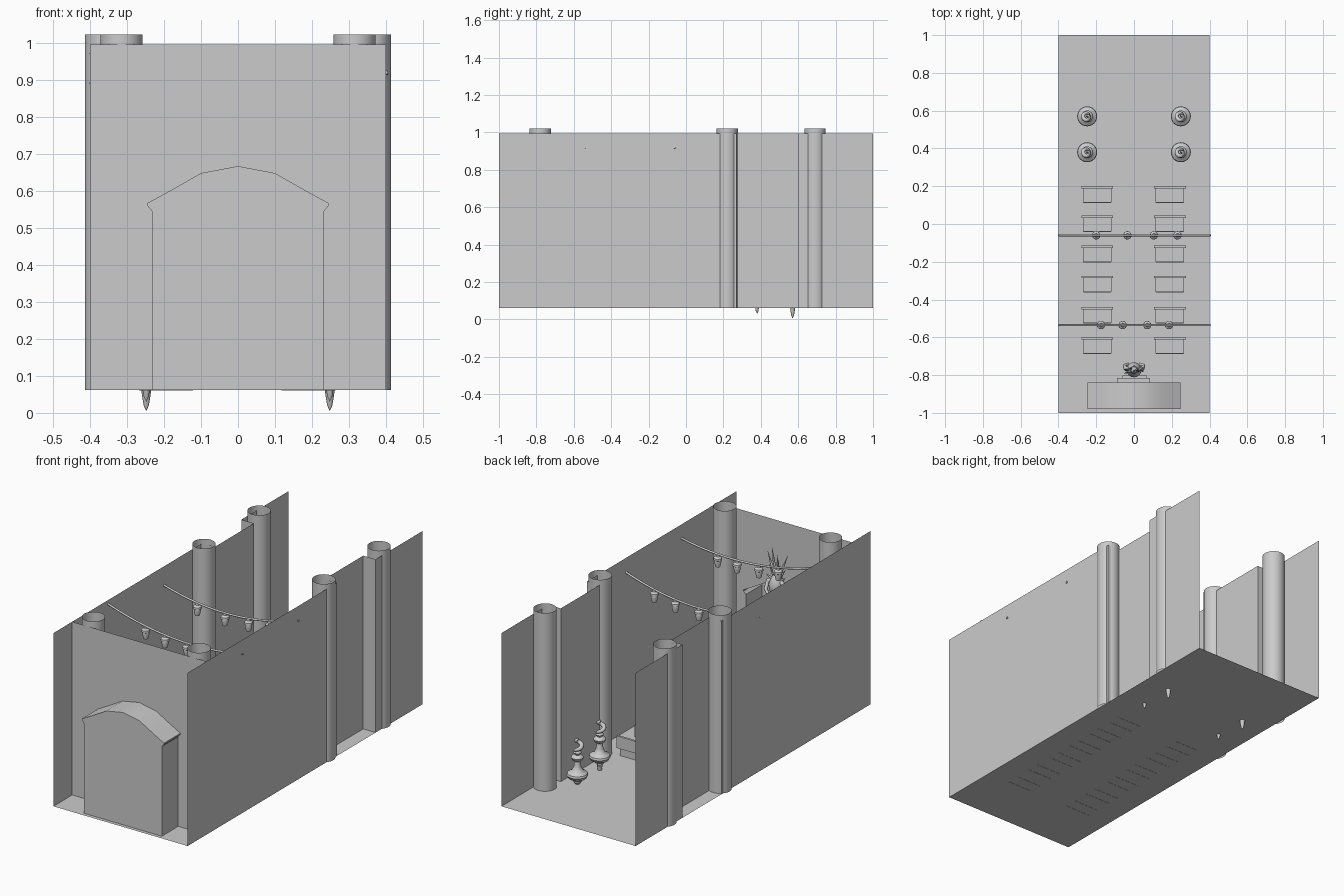
import bpy, bmesh, math, random
from mathutils import Vector

if "Cube" in bpy.data.objects:
    bpy.data.objects.remove(bpy.data.objects["Cube"])

random.seed(3)
F, T = 0.062, 0.995   # floor level and wall top


def mesh(name, verts, faces, smooth=False):
    me = bpy.data.meshes.new(name)
    me.from_pydata(verts, [], faces)
    ob = bpy.data.objects.new(name, me)
    bpy.context.collection.objects.link(ob)
    if smooth:
        bpy.ops.object.select_all(action='DESELECT')
        ob.select_set(True)
        bpy.context.view_layer.objects.active = ob
        bpy.ops.object.shade_smooth_by_angle(angle=math.radians(40))
    return ob


def strip(name, a, b, smooth=False):
    n = len(a)
    return mesh(name, a + b, [(i, i + 1, n + i + 1, n + i) for i in range(n - 1)], smooth)


def lathe(name, profile, loc, seg=24):
    verts, faces = [], []
    for r, z in profile:
        for k in range(seg):
            t = 2 * math.pi * k / seg
            verts.append((loc[0] + r * math.cos(t), loc[1] + r * math.sin(t), loc[2] + z))
    for i in range(len(profile) - 1):
        for k in range(seg):
            j = (k + 1) % seg
            faces.append((i * seg + k, i * seg + j, (i + 1) * seg + j, (i + 1) * seg + k))
    return mesh(name, verts, faces, True)


def box(name, x0, x1, y0, y1, z0, z1):
    v = [(x, y, z) for z in (z0, z1) for x, y in ((x0, y0), (x1, y0), (x1, y1), (x0, y1))]
    return mesh(name, v, [(3, 2, 1, 0), (4, 5, 6, 7), (0, 1, 5, 4), (1, 2, 6, 5), (2, 3, 7, 6), (3, 0, 4, 7)])


def tube(name, pts, radii, res=3):
    cu = bpy.data.curves.new(name, 'CURVE')
    cu.dimensions = '3D'
    cu.bevel_depth = 1.0
    cu.bevel_resolution = res
    cu.use_fill_caps = True
    sp = cu.splines.new('POLY')
    sp.points.add(len(pts) - 1)
    for p, co, r in zip(sp.points, pts, radii):
        p.co = (*co, 1)
        p.radius = r
    ob = bpy.data.objects.new(name, cu)
    bpy.context.collection.objects.link(ob)
    bpy.ops.object.select_all(action='DESELECT')
    ob.select_set(True)
    bpy.context.view_layer.objects.active = ob
    bpy.ops.object.convert(target='MESH')
    return bpy.context.object


# Floor
mesh("floor", [(-.4, -1, F), (.4, -1, F), (.4, 1, F), (-.4, 1, F)], [(0, 1, 2, 3)])

# Side walls with recessed bays, and open tubular columns
plan = [(.4, -1), (.4, .27), (.326, .27), (.326, .6), (.4, .6), (.4, 1)]
for s in (-1, 1):
    strip("side_wall", [(s * x, y, F) for x, y in plan], [(s * x, y, T) for x, y in plan])
    for x, y in ((.315, -.78), (.357, .22), (.357, .69)):
        lathe("column", [(.057, F), (.057, 1.022)], (s * x, y, 0), 32)

# End wall with arched opening
half = [(.232, F), (.232, .545), (.245, .56), (.245, .567), (.17, .608), (.1, .648), (0, .667)]
arch = half + [(-x, z) for x, z in half[-2::-1]]
Y0, Y1 = -.84, -.98
outer = [(-.4, F), (-.4, T), (.4, T), (.4, F)]
mesh("end_wall", [(x, Y0, z) for x, z in arch + outer], [tuple(range(len(arch) + 4))])

# Niche shell: sides, vaulted roof and flat back
strip("niche_shell", [(x, Y0, z) for x, z in arch], [(x, Y1, z) for x, z in arch], True)
mesh("niche_back", [(x, Y1, z) for x, z in arch], [tuple(range(len(arch)))])

# Pews facing the niche
for cx in (-.195, .19):
    for y in (.2, .045, -.115, -.275, -.44, -.60):
        box("pew_seat", cx - .075, cx + .075, y - .085, y - .012, .115, .128)
        box("pew_front_board", cx - .073, cx + .073, y - .088, y - .08, F - .001, .116)
        box("pew_rear_board", cx - .073, cx + .073, y - .02, y - .012, F - .001, .116)
        box("pew_back", cx - .084, cx + .084, y - .012, y, .105, .17)

# Braziers whose spikes pass through the floor, each with a curling flame
stand = [(0, 0), (.007, .015), (.012, .045), (.013, .06), (.02, .068), (.02, .075), (.045, .09),
         (.053, .105), (.05, .115), (.028, .128), (.018, .15), (.014, .178), (.027, .188),
         (.031, .2), (.026, .208), (.014, .214), (.02, .225), (.012, .236), (0, .238)]
for sx in (-1, 1):
    for y, z0 in ((.57, .005), (.38, .03)):
        lathe("brazier", stand, (sx * .248, y, z0))
        pts, rad = [], []
        for i in range(25):
            u = i / 24
            t = u * 2.6 * math.pi
            r = .022 * math.sin(math.pi * min(1, u + .1))
            pts.append((sx * .248 + r * math.cos(t), y + r * math.sin(t), z0 + .228 + .075 * u))
            rad.append(.003 + .008 * math.sin(math.pi * u) ** .8)
        tube("flame", pts, rad, 2)

# Hanging wires with lamps
lamp = [(0, 0), (.009, 0), (.01, -.01), (.021, -.018), (.022, -.028), (.017, -.031),
        (.018, -.04), (.012, -.066), (0, -.069)]
for y, zl, sag, xs in ((-.06, .895, .065, (-.2, -.035, .105, .23)),
                       (-.535, .975, .055, (-.175, -.06, .07, .185))):
    def height(x):
        u = (x + .4) / .805
        return zl + (.92 - zl) * u - sag * 4 * u * (1 - u)
    path = [(-.4 + .805 * i / 24, y) for i in range(25)]
    tube("wire", [(x, yy, height(x)) for x, yy in path], [.0055] * 25, 2)
    for x in xs:
        lathe("lamp", lamp, (x, y, height(x)), 16)

# Altar pedestal in front of the niche
box("pedestal", -.09, .085, -.838, -.815, F, .6)
box("pedestal_front", -.06, .07, -.815, -.803, F, .59)

# Statue: rounded body with tapering leaf-like rays
lathe("statue_body", [(0, .58), (.03, .59), (.022, .62), (.036, .66), (.04, .69),
                      (.026, .725), (.016, .74), (.022, .76), (.016, .785), (0, .79)], (0, -.772, 0), 16)
for i in range(9):
    t = math.radians(-80 + 20 * i)
    L = .15 + random.uniform(-.02, .03)
    c = Vector((0, -.772, .7))
    d = Vector((math.sin(t) * .45, .12 * random.uniform(-1, 1), math.cos(t) * .9 + .12)).normalized()
    reach = min(L, .055 / max(.01, abs(d.x)))
    tube("statue_ray", [c + d * reach * u for u in (.1, .4, .75, 1)], [.009, .008, .004, .0006], 1)
for s in (-1, 1):
    tube("statue_arm", [(s * .02, -.772, .71), (s * .045, -.765, .7), (s * .05, -.75, .66), (s * .03, -.74, .64)],
         [.012, .012, .01, .007], 2)
